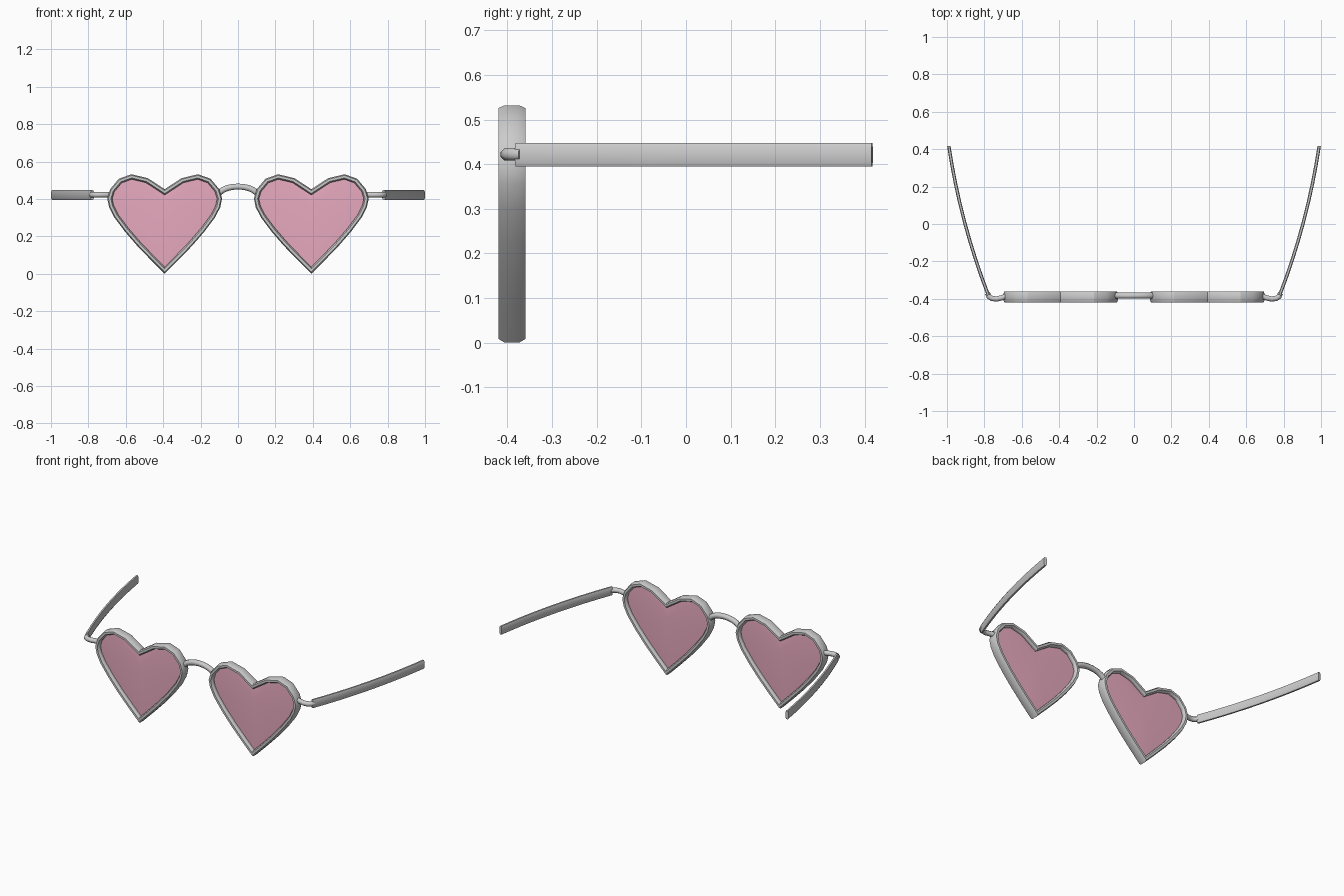
import bpy, bmesh, math
from mathutils import Vector

if "Cube" in bpy.data.objects:
    bpy.data.objects.remove(bpy.data.objects["Cube"])


def frames(path, ref, closed):
    """Mitred side vector at every path point."""
    n = len(path)
    out = []
    for i, p in enumerate(path):
        a = path[i - 1] if (i or closed) else None
        b = path[(i + 1) % n] if (i < n - 1 or closed) else None
        d1 = (p - a).normalized() if a is not None else (b - p).normalized()
        d2 = (b - p).normalized() if b is not None else d1
        t = (d1 + d2).normalized()
        out.append(ref.cross(t) / max(t.dot(d1), 0.3))
    return out


def finish(name, bm, mirror, color=None, angle=30):
    bmesh.ops.recalc_face_normals(bm, faces=bm.faces)
    me = bpy.data.meshes.new(name)
    bm.to_mesh(me)
    bm.free()
    ob = bpy.data.objects.new(name, me)
    bpy.context.collection.objects.link(ob)
    bpy.ops.object.select_all(action='DESELECT')
    ob.select_set(True)
    bpy.context.view_layer.objects.active = ob
    bpy.ops.object.shade_smooth_by_angle(angle=math.radians(angle))
    if mirror:
        ob.modifiers.new("mirror", 'MIRROR').use_mirror_merge = False
    if color:
        mat = bpy.data.materials.new(name)
        mat.diffuse_color = color
        mat.use_nodes = True
        mat.node_tree.nodes["Principled BSDF"].inputs["Base Color"].default_value = mat.diffuse_color
        me.materials.append(mat)
    return ob


def sweep(name, path, section, ref, closed=False, mirror=True, angle=30):
    """Sweep a closed (side, ref) section along a path."""
    path = [Vector(p) for p in path]
    ref = Vector(ref)
    bm = bmesh.new()
    rings = [[bm.verts.new(p + s * u + ref * v) for u, v in section]
             for p, s in zip(path, frames(path, ref, closed))]
    m, n = len(section), len(rings)
    for i in range(n if closed else n - 1):
        r, q = rings[i], rings[(i + 1) % n]
        for j in range(m):
            k = (j + 1) % m
            bm.faces.new((r[j], r[k], q[k], q[j]))
    if not closed:
        bm.faces.new(rings[0])
        bm.faces.new(rings[-1])
    return finish(name, bm, mirror, angle=angle)


def circle(r, n=8):
    return [(r * math.cos(2 * math.pi * (i + .5) / n),
             r * math.sin(2 * math.pi * (i + .5) / n)) for i in range(n)]


# Heart outline, right half from notch to tip, then mirrored
CX, CY = 0.392, -0.39
half = [(0, .452), (.09, .511), (.178, .532), (.245, .508), (.292, .452),
        (.307, .402), (.297, .355), (.270, .302), (.214, .227),
        (.150, .153), (.080, .080), (0, 0)]
outline = half + [(-x, z) for x, z in half[-2:0:-1]]
heart = [Vector((CX + x, CY, z)) for x, z in outline]

# Rims
rim = [(0, -.016), (0, .016), (.006, .03), (.019, .03),
       (.026, .018), (.026, -.018), (.019, -.03), (.006, -.03)]
sweep("lens_rim", heart, rim, (0, 1, 0), closed=True)

# Slightly domed lenses
bm = bmesh.new()
edge = [p + s * .015 for p, s in zip(heart, frames(heart, Vector((0, 1, 0)), True))]
for side in (-1, 1):
    ring = [bm.verts.new(p + Vector((0, side * .006, 0))) for p in edge]
    mid = bm.verts.new((CX, CY + side * .016, .36))
    for i in range(len(ring)):
        bm.faces.new((ring[i - 1], ring[i], mid))
finish("lens", bm, True, (.80, .40, .52, 1))

# Bridge arch
bridge = []
for i in range(11):
    x = -.1 + .02 * i
    bridge.append((x, -.383, .413 + .053 * math.sqrt(max(0, 1 - (x / .108) ** 2))))
sweep("bridge", bridge, circle(.017), (0, 1, 0), mirror=False, angle=50)

# Hinge arms
hinge = [(.685, -.386, .422), (.705, -.394, .422), (.735, -.401, .422),
         (.760, -.398, .422), (.775, -.388, .422), (.783, -.370, .422)]
sweep("hinge_arm", hinge, circle(.015), (0, 0, 1), angle=50)

# Temples, gently bowed outward
temple = []
for i in range(9):
    t = i / 8
    bow = .022 * 4 * t * (1 - t)
    temple.append((.779 + .211 * t + bow, -.380 + .797 * t - bow * .26, .421))
bar = [(-.009, -.017), (-.005, -.026), (.005, -.026), (.009, -.017),
       (.009, .017), (.005, .026), (-.005, .026), (-.009, .017)]
sweep("temple", temple, bar, (0, 0, 1))
